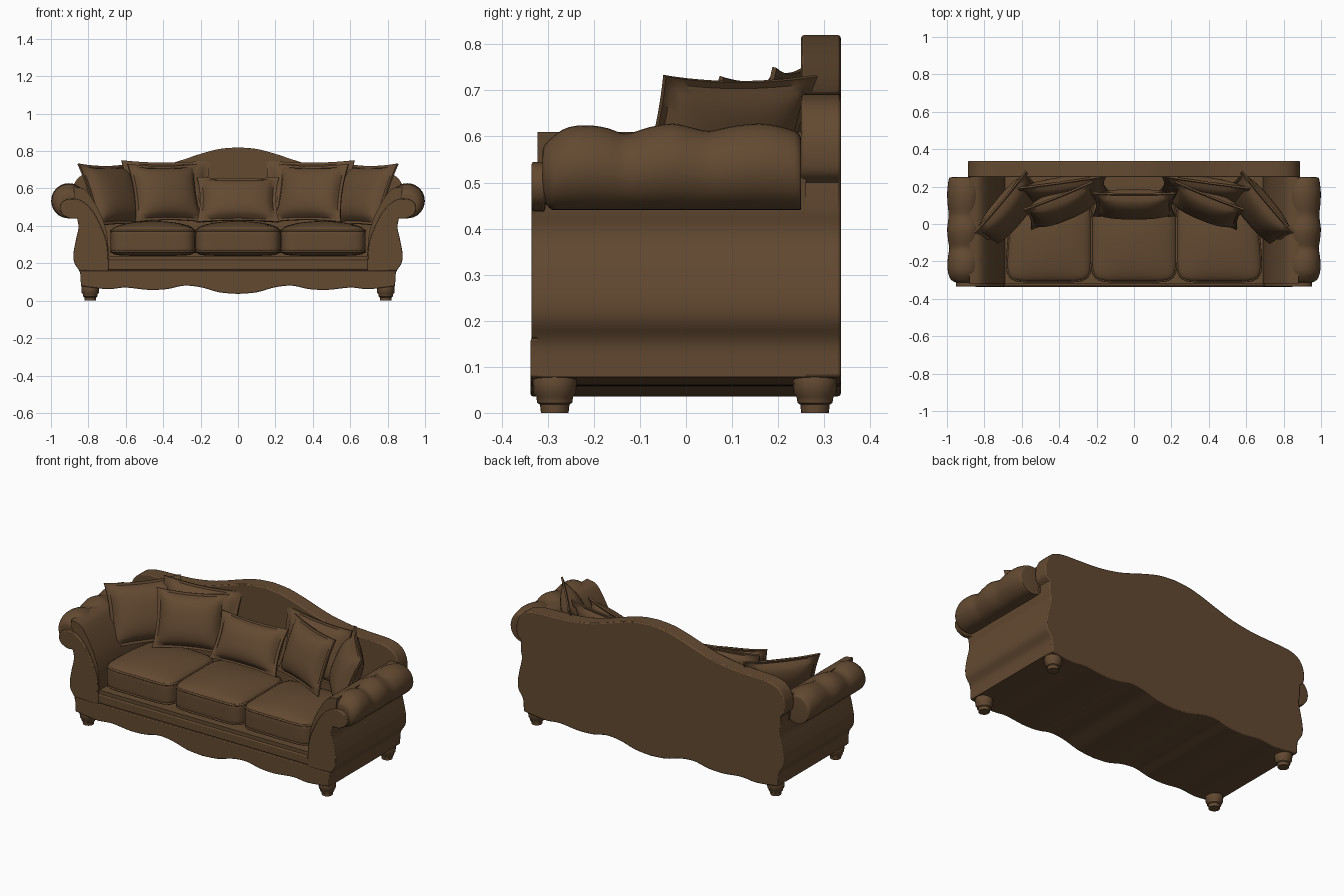
import bpy, bmesh, math
from mathutils import Vector

old = bpy.data.objects.get("Cube")
if old:
    bpy.data.objects.remove(old, do_unlink=True)

# One upholstery colour
BROWN = (0.125, 0.068, 0.031, 1)
mat = bpy.data.materials.new("brown upholstery")
mat.use_nodes = True
mat.diffuse_color = BROWN
bsdf = mat.node_tree.nodes["Principled BSDF"]
bsdf.inputs["Base Color"].default_value = BROWN
bsdf.inputs["Roughness"].default_value = 0.8


def finish(name, bm, angle=40, bevel=0):
    bmesh.ops.recalc_face_normals(bm, faces=bm.faces)
    me = bpy.data.meshes.new(name)
    bm.to_mesh(me)
    bm.free()
    me.materials.append(mat)
    ob = bpy.data.objects.new(name, me)
    bpy.context.collection.objects.link(ob)
    if bevel:
        mod = ob.modifiers.new("soft edge", 'BEVEL')
        mod.width, mod.segments, mod.angle_limit = bevel, 2, math.radians(50)
    bpy.ops.object.select_all(action='DESELECT')
    ob.select_set(True)
    bpy.context.view_layer.objects.active = ob
    bpy.ops.object.shade_smooth_by_angle(angle=math.radians(angle))
    return ob


def smooth(pts, n=5):
    """Catmull-Rom curve through the points."""
    p = [Vector(q) for q in pts]
    p = [2 * p[0] - p[1]] + p + [2 * p[-1] - p[-2]]
    out = []
    for a, b, c, d in zip(p, p[1:], p[2:], p[3:]):
        for i in range(n):
            t = i / n
            out.append(0.5 * (2 * b + (c - a) * t + (2 * a - 5 * b + 4 * c - d) * t * t
                              + (3 * b - a - 3 * c + d) * t ** 3))
    return out + [p[-2]]


def mirrored(half):
    """Close a half outline that starts and ends on the centre line."""
    return half + [Vector((-p.x, p.y)) for p in reversed(half) if p.x > 1e-4]


def slab(name, outline, y0, y1, bevel=0):
    bm = bmesh.new()
    f = bm.faces.new([bm.verts.new((p.x, y0, p.y)) for p in outline])
    r = bmesh.ops.extrude_face_region(bm, geom=[f])
    for v in r["geom"]:
        if isinstance(v, bmesh.types.BMVert):
            v.co.y = y1
    return finish(name, bm, 40, bevel)


# Shared outlines, right half, in x and z
wave = smooth([(0, .036), (.1, .045), (.2, .072), (.29, .08), (.38, .062),
               (.48, .058), (.6, .07), (.7, .062), (.84, .078)])
flank = smooth([(.84, .078), (.845, .15), (.874, .2), (.88, .25), (.868, .32),
                (.853, .39), (.86, .44)])
inner = smooth([(.88, .61), (.82, .595), (.77, .53), (.725, .44), (.7, .35), (.69, .24)])
crest = smooth([(.86, .5), (.885, .53), (.885, .6), (.85, .66), (.78, .688), (.66, .695),
                (.53, .702), (.4, .723), (.3, .752), (.2, .785), (.1, .811), (0, .82)])

# Body with both arm walls, back board and front rail
slab("body", mirrored(wave + flank[1:] + inner + [Vector((0, .24))]), -.322, .26)
slab("back_board", mirrored(wave + flank[1:] + crest), .25, .336, .006)
low_flank = [p for p in flank[1:] if p.y < .165]
slab("front_apron", mirrored(wave + low_flank + [Vector((0, low_flank[-1].y))]),
     -.337, -.3, .004)
rail = [Vector(p) for p in ((-.7, .165), (.7, .165), (.7, .218), (-.7, .218))]
slab("front_rail", rail, -.33, -.3, .006)

# Scrolled front panel of each arm
scroll = smooth([(.86, .44), (.9, .44), (.94, .462), (.952, .5), (.93, .535), (.88, .545),
                 (.83, .53), (.775, .475), (.725, .38), (.7, .3), (.692, .2)])
panel = ([Vector((.692, .155))] + [p for p in flank if p.y > .155] + scroll[1:])
for s, side in ((1, "left"), (-1, "right")):
    slab(side + "_arm_panel", [Vector((s * p.x, p.y)) for p in panel], -.335, -.305, .005)


# Padded arm rolls, gathered along their length
def arm_roll(name, s):
    path = smooth([(-.312, .045), (-.308, .06), (-.29, .079), (-.255, .09), (-.21, .092),
                   (-.17, .089), (-.13, .083), (-.08, .09), (-.03, .094), (.01, .09),
                   (.05, .086), (.1, .091), (.16, .094), (.21, .09), (.245, .083),
                   (.25, .07)], 3)
    bm = bmesh.new()
    rings = []
    for y, r in path:
        low = .44 + max(0, .079 - r)
        rings.append([bm.verts.new((s * (.905 + r * math.cos(a)), y, low + r + r * math.sin(a)))
                      for a in (math.tau * i / 32 for i in range(32))])
    for a, b in zip(rings, rings[1:]):
        for i in range(32):
            j = (i + 1) % 32
            bm.faces.new((a[i], a[j], b[j], b[i]))
    bm.faces.new(rings[0])
    bm.faces.new(rings[-1])
    finish(name, bm, 50)


# Turned feet
def foot(name, x, y):
    prof = [(0, .03), (.018, .032), (.022, .038), (.035, .04), (.042, .046), (.07, .048),
            (.085, .043)]
    bm = bmesh.new()
    rings = [[bm.verts.new((x + r * math.cos(math.tau * i / 20),
                            y + r * math.sin(math.tau * i / 20), z)) for i in range(20)]
             for z, r in prof]
    for a, b in zip(rings, rings[1:]):
        for i in range(20):
            j = (i + 1) % 20
            bm.faces.new((a[i], a[j], b[j], b[i]))
    bm.faces.new(rings[0])
    bm.faces.new(rings[-1])
    finish(name, bm)


# Seat cushions: rounded boxes with a crowned top and piping
def seat_cushion(name, cx, taper):
    def place(u, v, w):
        x = u * .229
        if u * taper > 0:
            x *= 1 - .2 * ((v + 1) / 2) ** 2
        crown = .03 * (1 - u * u) * (1 - v * v) if w > 0 else 0
        return Vector((cx + x, -.085 + .225 * v, .318 + .078 * w + crown))

    def rounded(p, n=7):
        m = max(abs(c) for c in p)
        return p * m / sum(abs(c) ** n for c in p) ** (1 / n)

    bm = bmesh.new()
    bmesh.ops.create_cube(bm, size=2)
    bmesh.ops.subdivide_edges(bm, edges=bm.edges, cuts=15, use_grid_fill=True)
    for v in bm.verts:
        v.co = place(*rounded(v.co))
    finish(name, bm, 60)
    for w, tag in ((.72, "upper"), (-.72, "lower")):
        cu = bpy.data.curves.new(name + "_piping_" + tag, 'CURVE')
        cu.dimensions, cu.bevel_depth, cu.bevel_resolution = '3D', .006, 2
        sp = cu.splines.new('POLY')
        sp.points.add(63)
        sp.use_cyclic_u = True
        for i, pt in enumerate(sp.points):
            a = math.tau * i / 64
            c, d = math.cos(a), math.sin(a)
            k = .985 / (abs(c) ** 7 + abs(d) ** 7) ** (1 / 7)
            q = place(c * k, d * k, 0)
            pt.co = (q.x, q.y, .318 + .078 * w, 1)
        cu.materials.append(mat)
        bpy.context.collection.objects.link(bpy.data.objects.new(cu.name, cu))


# Throw pillows: puffed centre, thin flange, pulled-out corners
def pillow(name, loc, w, h, thick, tilt, yaw):
    n = 24
    bm = bmesh.new()
    bmesh.ops.create_cube(bm, size=2)
    bmesh.ops.subdivide_edges(bm, edges=bm.edges, cuts=n - 1, use_grid_fill=True)
    for v in bm.verts:
        u, y, t = v.co
        pu = max(0, 1 - (abs(u) / .9) ** 2.5)
        pt = max(0, 1 - (abs(t) / .9) ** 2.5)
        v.co = (u * w / 2 * (1 - .08 * (1 - t * t)),
                y * (.005 + thick / 2 * (pu * pt) ** .5),
                t * h / 2 * (1 - .08 * (1 - u * u)))
    ob = finish(name, bm, 50)
    ob.location = loc
    ob.rotation_euler = (-math.radians(tilt), 0, math.radians(yaw))


seat_cushion("middle_seat_cushion", 0, 0)
pillow("middle_pillow", (0, .105, .54), .44, .27, .12, 27, 0)
for s, side in ((1, "left"), (-1, "right")):
    arm_roll(side + "_arm_roll", s)
    foot(side + "_front_foot", s * .79, -.285)
    foot(side + "_back_foot", s * .79, .28)
    seat_cushion(side + "_seat_cushion", s * .456, s)
    pillow(side + "_front_pillow", (s * .385, .1, .575), .4, .33, .13, 20, -s * 22)
    pillow(side + "_rear_pillow", (s * .38, .185, .585), .48, .34, .1, 14, -s * 8)
    pillow(side + "_corner_pillow", (s * .665, .075, .565), .43, .36, .13, 22, -s * 50)
